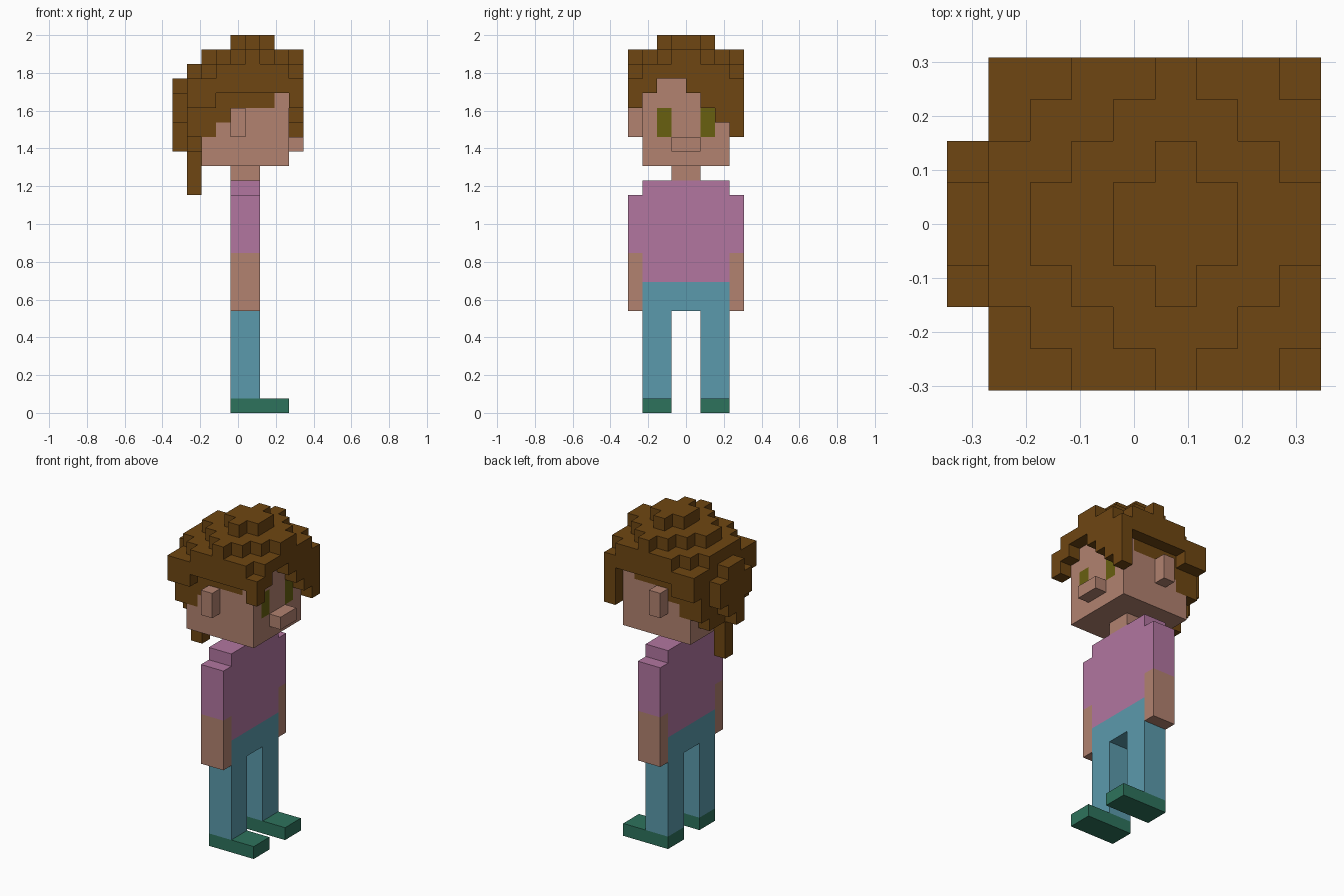
import bpy, bmesh

if "Cube" in bpy.data.objects:
    bpy.data.objects.remove(bpy.data.objects["Cube"])

U = 2 / 26           # cell size: the figure is 26 cells tall, 9 deep (x), 8 wide (y)
owner = {}           # cell -> part name; later parts replace earlier ones


def block(name, xs, ys, zs):
    """Fill a box of cells, each range given as (start, stop)."""
    for i in range(*xs):
        for j in range(*ys):
            for k in range(*zs):
                owner[i, j, k] = name


def both_sides(name, xs, ys, zs):
    """Fill a box and its mirror image across the y = 0 plane."""
    block(name, xs, ys, zs)
    block(name, xs, (8 - ys[1], 8 - ys[0]), zs)


def column(name, i, j, bottom, top):
    block(name, (i, i + 1), (j, j + 1), (bottom, top))


# Feet, legs and hips
both_sides("shoes", (4, 8), (1, 3), (0, 1))
both_sides("trousers", (4, 6), (1, 3), (1, 7))
block("trousers", (4, 6), (1, 7), (7, 9))

# Torso, sleeves, forearms
block("shirt", (4, 6), (1, 7), (9, 16))
both_sides("shirt", (4, 6), (0, 1), (11, 15))
both_sides("forearms", (4, 6), (0, 1), (7, 11))

# Neck, head, nose, ears, eyes
block("head", (4, 6), (3, 5), (16, 17))
block("head", (2, 8), (1, 7), (17, 23))
block("head", (8, 9), (3, 5), (18, 19))
both_sides("head", (4, 5), (0, 1), (19, 21))
both_sides("eyes", (7, 8), (2, 3), (19, 21))

# Hair crown: stepped diamonds centred on i = 5
for k, radius in ((23, 6), (24, 4), (25, 2)):
    for i in range(1, 9):
        half = min(4, radius - abs(i - 5))
        if half > 0:
            block("hair", (i, i + 1), (4 - half, 4 + half), (k, k + 1))

# Hair at the sides: outer fringe, then the hairline on the head itself
for i, bottom in enumerate((21, 21, 22, 22, 22, 22, 22), start=1):
    both_sides("hair", (i, i + 1), (0, 1), (bottom, 23))
for i, bottom in enumerate((19, 20, 21, 21, 21, 22), start=2):
    both_sides("hair", (i, i + 1), (1, 2), (bottom, 23))
for j in (1, 6):
    owner[7, j, 22] = "head"

# Swept fringe over the face
for j, bottom in enumerate((21, 22, 23, 23, 22, 21, 20, 19)):
    column("hair", 8, j, bottom, 23)

# Back of the hair with a single hanging lock
for j, bottom in enumerate((21, 19, 18, 15, 18, 18, 19, 21)):
    column("hair", 1, j, bottom, 23)
for j, bottom, top in ((2, 20, 22), (3, 18, 23), (4, 19, 23), (5, 20, 22)):
    column("hair", 0, j, bottom, top)


def build(name, color):
    """Make one object from the exposed faces of a part's cells."""
    bm = bmesh.new()
    for cell in [c for c, part in owner.items() if part == name]:
        for a in range(3):
            b, c = (a + 1) % 3, (a + 2) % 3
            for side in (0, 1):
                neighbour = list(cell)
                neighbour[a] += 2 * side - 1
                if tuple(neighbour) in owner:
                    continue
                verts = []
                for db, dc in ((0, 0), (1, 0), (1, 1), (0, 1)):
                    p = list(cell)
                    p[a] += side
                    p[b] += db
                    p[c] += dc
                    verts.append(bm.verts.new(((p[0] - 4.5) * U, (p[1] - 4) * U, p[2] * U)))
                bm.faces.new(verts if side else verts[::-1])
    bmesh.ops.remove_doubles(bm, verts=bm.verts, dist=U / 100)
    bmesh.ops.dissolve_limit(bm, angle_limit=0.01, verts=bm.verts, edges=bm.edges)
    mesh = bpy.data.meshes.new(name)
    bm.to_mesh(mesh)
    bm.free()
    mat = bpy.data.materials.new(name)
    mat.diffuse_color = (*color, 1)
    mat.use_nodes = True
    mat.node_tree.nodes["Principled BSDF"].inputs["Base Color"].default_value = mat.diffuse_color
    mesh.materials.append(mat)
    bpy.context.collection.objects.link(bpy.data.objects.new(name, mesh))


SKIN = (0.445, 0.223, 0.162)
for part, rgb in {
    "shoes": (0.027, 0.171, 0.107),
    "trousers": (0.105, 0.323, 0.413),
    "shirt": (0.445, 0.181, 0.352),
    "forearms": SKIN,
    "head": SKIN,
    "eyes": (0.138, 0.117, 0.005),
    "hair": (0.156, 0.061, 0.006),
}.items():
    build(part, rgb)
